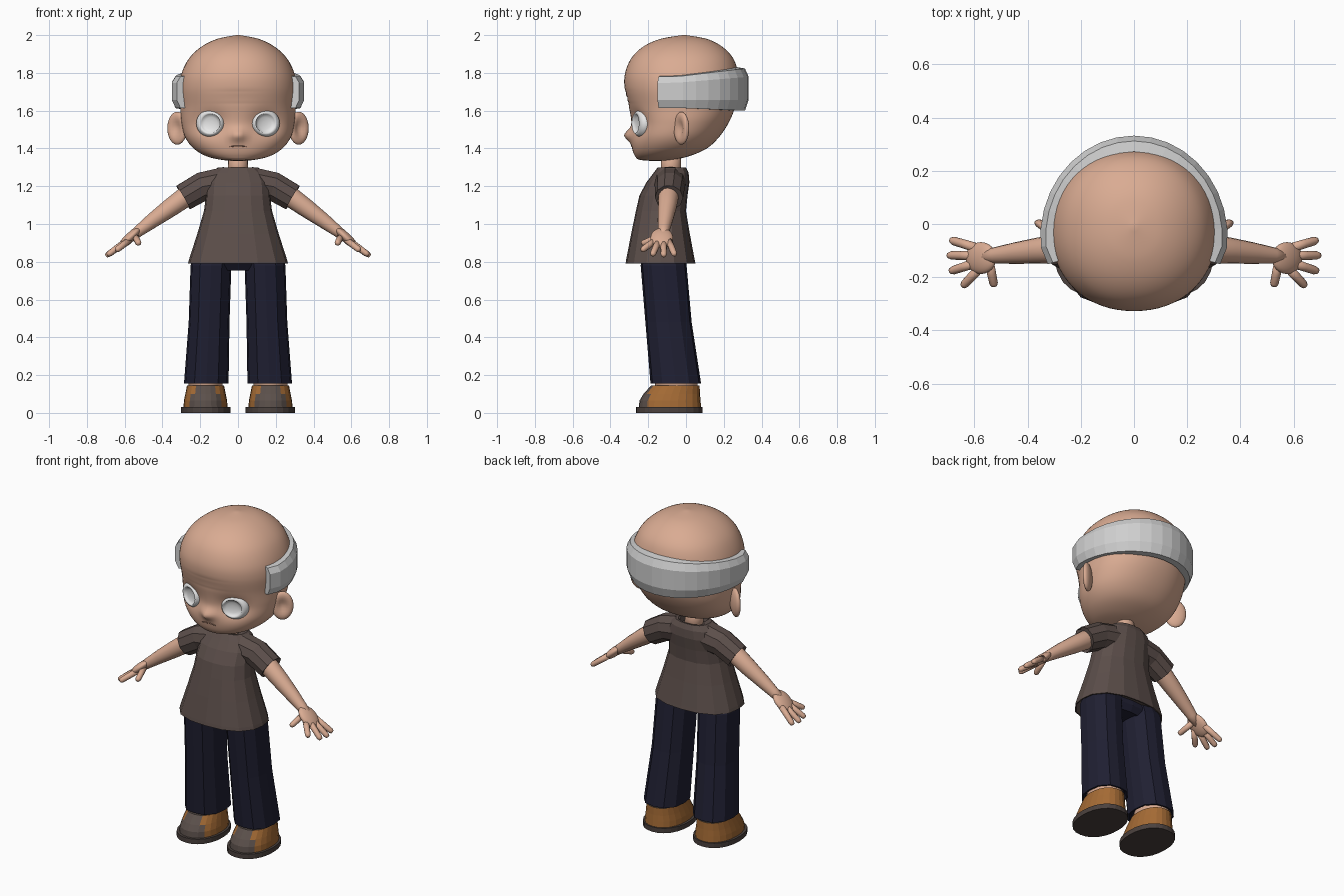
import bpy, bmesh
from math import cos, sin, pi, exp, radians
from mathutils import Vector, Matrix

if "Cube" in bpy.data.objects:
    bpy.data.objects.remove(bpy.data.objects["Cube"])


def material(name, rgb):
    m = bpy.data.materials.new(name)
    m.use_nodes = True
    m.diffuse_color = (*rgb, 1)
    m.node_tree.nodes["Principled BSDF"].inputs["Base Color"].default_value = (*rgb, 1)
    return m


skin = material("skin", (0.70, 0.41, 0.29))
lip = material("lip_brown", (0.33, 0.17, 0.12))
white = material("eye_white", (0.80, 0.80, 0.80))
grey = material("hair_grey", (0.62, 0.62, 0.62))
brown = material("shirt_brown", (0.107, 0.077, 0.069))
navy = material("trouser_navy", (0.014, 0.014, 0.032))
toe = material("shoe_grey", (0.105, 0.08, 0.07))
tan = material("shoe_tan", (0.37, 0.145, 0.035))
sole = material("sole_dark", (0.07, 0.053, 0.048))


def finish(bm, name, mats, smooth=False, side=1, rule=None):
    """Mirror if needed, fix normals, colour by rule and link the object."""
    for v in bm.verts:
        v.co.x *= side
    bmesh.ops.recalc_face_normals(bm, faces=bm.faces)
    for f in bm.faces:
        f.smooth = smooth
        if rule:
            f.material_index = rule(f.calc_center_median())
    mesh = bpy.data.meshes.new(name)
    bm.to_mesh(mesh)
    bm.free()
    for m in mats:
        mesh.materials.append(m)
    bpy.context.collection.objects.link(bpy.data.objects.new(name, mesh))


def loft(name, rings, mats, **kw):
    """Skin a list of equal-length point rings and cap both ends."""
    bm = bmesh.new()
    rows = [[bm.verts.new(p) for p in r] for r in rings]
    n = len(rows[0])
    for a, b in zip(rows, rows[1:]):
        for i in range(n):
            j = (i + 1) % n
            bm.faces.new((a[i], a[j], b[j], b[i]))
    bm.faces.new(rows[0])
    bm.faces.new(rows[-1])
    finish(bm, name, mats, **kw)


def ring(z, hx, y0, y1, n=12, p=2.0, cx=0.0):
    """Horizontal superellipse from y0 to y1 with half width hx."""
    pts = []
    for i in range(n):
        c, s = cos(2 * pi * i / n), sin(2 * pi * i / n)
        k = (abs(c) ** p + abs(s) ** p) ** (-1 / p)
        pts.append(Vector((cx + hx * c * k, (y0 + y1) / 2 + (y1 - y0) / 2 * s * k, z)))
    return pts


def tube(name, path, radii, mats, n=12, **kw):
    """Round tube along a path with a radius at each point."""
    path = [Vector(p) for p in path]
    rings = []
    for k, (c, r) in enumerate(zip(path, radii)):
        t = (path[min(k + 1, len(path) - 1)] - path[max(k - 1, 0)]).normalized()
        up = Vector((0, 0, 1)) if abs(t.z) < 0.9 else Vector((0, 1, 0))
        u = t.cross(up).normalized()
        w = u.cross(t)
        rings.append([c + r * (u * cos(2 * pi * i / n) + w * sin(2 * pi * i / n)) for i in range(n)])
    loft(name, rings, mats, **kw)


def ball(name, at, size, axis, angle, mats, dent=0.0, side=1):
    """Ellipsoid, optionally hollowed on its front."""
    bm = bmesh.new()
    bmesh.ops.create_uvsphere(bm, u_segments=24, v_segments=16, radius=1)
    for v in bm.verts:
        if v.co.y < 0:
            v.co.y += dent * exp(-(v.co.x ** 2 + v.co.z ** 2) / 0.3)
        v.co = Vector(a * b for a, b in zip(v.co, size))
    bm.transform(Matrix.Translation(at) @ Matrix.Rotation(radians(angle), 4, axis))
    finish(bm, name, mats, smooth=True, side=side)


def spline(rows, steps):
    """Smooth interpolation through rows of numbers."""
    rows = [Vector(r) for r in rows]
    out = []
    for i in range(len(rows) - 1):
        a, b = rows[max(i - 1, 0)], rows[i]
        c, d = rows[i + 1], rows[min(i + 2, len(rows) - 1)]
        for k in range(steps):
            t = k / steps
            out.append(0.5 * (2 * b + (c - a) * t + (2 * a - 5 * b + 4 * c - d) * t * t
                              + (3 * b - a - 3 * c + d) * t ** 3))
    return out + [rows[-1]]


# Head: height, half width, front and back
head = [(1.333, .01, -.165, -.15), (1.34, .09, -.245, -.07), (1.36, .17, -.27, .02),
        (1.40, .235, -.285, .11), (1.46, .28, -.292, .175), (1.54, .30, -.29, .228),
        (1.62, .305, -.302, .26), (1.72, .312, -.325, .28), (1.80, .298, -.322, .276),
        (1.88, .257, -.288, .248), (1.94, .192, -.225, .19), (1.98, .11, -.135, .11),
        (2.0, .01, -.02, 0)]


def bump(x, z, sx, sz):
    return exp(-(x / sx) ** 2 - (z / sz) ** 2)


def face_detail(p):
    """Eye sockets, nose and forehead wrinkles."""
    if p.y < -0.1:
        p.y += 0.032 * bump(abs(p.x) - 0.145, p.z - 1.53, 0.075, 0.065)
        p.y -= 0.036 * bump(p.x, p.z - 1.47, 0.035, 0.032)
        for z in (1.64, 1.67, 1.70):
            p.y += 0.004 * bump(p.x, p.z - z, 0.13, 0.007)
    return p


loft("head", [[face_detail(p) for p in ring(*r, n=64, p=2.15)] for r in spline(head, 8)],
     [skin], smooth=True)
tube("mouth", [(-.045, -.284, 1.408), (-.02, -.287, 1.413), (.02, -.287, 1.413), (.045, -.284, 1.408)],
     [.002, .004, .004, .002], [lip], n=6, smooth=True)
tube("neck", [(0, -.08, 1.22), (0, -.08, 1.40)], [.055, .052], [skin], n=16, smooth=True)

# Hair band around the back of the head: inset and height per corner
section = [(.06, 0), (.02, 0), (0, .25), (0, .78), (.02, .97), (.06, 1)]
band = []
for i in range(21):
    a = radians(-16 + 212 * i / 20)
    thin = 0.015 if i in (0, 20) else 0
    rise = max(0, sin(a))
    band.append([((.352 - thin - d) * cos(a), -.05 + (.382 - thin - d) * sin(a),
                  1.615 - .015 * rise + h * (.17 + .06 * rise)) for d, h in section])
loft("hair_band", band, [grey])

# Shirt body with turned-in hem and collar
shirt = [(.82, .23, -.29, .02), (.79, .258, -.312, .042), (.79, .265, -.32, .05), (.81, .26, -.317, .046),
         (.95, .215, -.29, .02), (1.07, .18, -.265, 0), (1.15, .17, -.247, .008), (1.22, .165, -.21, .018),
         (1.27, .14, -.172, .014), (1.30, .105, -.15, 0), (1.30, .09, -.14, -.01), (1.27, .075, -.135, -.02)]
loft("shirt", [ring(*r, n=16, p=2.5) for r in shirt], [brown])

# Trousers seat
hips = [(.755, .10, -.20, -.03), (.79, .19, -.225, -.01), (.95, .18, -.22, -.02)]
loft("trouser_seat", [ring(*r, n=12, p=2.8) for r in hips], [navy])

for s, tag in ((1, "left"), (-1, "right")):
    # Eye with a shallow hollow iris: radius, depth, inward shift
    turn = Matrix.Rotation(radians(20), 3, "Z")
    eye = []
    for r, d, shift in ((.08, -.02, 0), (.08, 0, 0), (.075, .014, 0), (.066, .024, .005), (.056, .03, .01),
                        (.053, .022, .01), (.035, .015, .01), (.012, .012, .01)):
        eye.append([Vector((.146, -.237, 1.533)) + turn @ Vector((r * cos(a) - shift, -d, r * .93 * sin(a)))
                    for a in (2 * pi * i / 28 for i in range(28))])
    loft(tag + "_eye", eye, [white], smooth=True, side=s)
    ball(tag + "_ear", (.322, -.025, 1.507), (.062, .027, .087), "Z", 35, [skin], dent=1.1, side=s)

    # Sleeve and arm
    tube(tag + "_sleeve", [(.06, -.085, 1.22), (.19, -.085, 1.198), (.29, -.09, 1.14), (.27, -.09, 1.152)],
         [.088, .08, .075, .058], [brown], n=10, side=s)
    tube(tag + "_arm", [(.18, -.09, 1.2), (.27, -.092, 1.15), (.36, -.10, 1.085), (.45, -.11, 1.02),
                        (.52, -.118, .967), (.575, -.125, .925)],
         [.05, .055, .049, .04, .031, .025], [skin], n=16, smooth=True, side=s)

    # Hand
    ball(tag + "_palm", (.575, -.128, .925), (.075, .06, .026), "Y", 43, [skin], side=s)
    digits = {"little_finger": ((.59, -.09, .91), (.69, -.06, .835)),
              "ring_finger": ((.59, -.118, .91), (.70, -.118, .83)),
              "middle_finger": ((.59, -.145, .91), (.692, -.178, .835)),
              "index_finger": ((.575, -.16, .915), (.645, -.235, .86)),
              "thumb": ((.545, -.14, .935), (.525, -.235, .895))}
    for digit, (a, b) in digits.items():
        a, b = Vector(a), Vector(b)
        tube(f"{tag}_{digit}", [a, a.lerp(b, .5), a.lerp(b, .88), a.lerp(b, .98), b],
             [.018, .017, .016, .011, .003], [skin], n=10, smooth=True, side=s)

    # Trouser leg, flared, with a turned-in cuff
    leg = [(.92, .10, -.21, -.02, .105), (.78, .108, -.24, .003, .143), (.48, .108, -.215, .03, .153),
           (.155, .118, -.188, .08, .168), (.155, .108, -.178, .07, .168), (.18, .10, -.17, .06, .168)]
    loft(tag + "_trouser_leg", [ring(*r[:4], n=12, p=2.6, cx=r[4]) for r in leg], [navy], side=s)
    loft(tag + "_ankle", [ring(z, .09, -.165, .062, n=16, cx=.172) for z in (.12, .2)], [skin], smooth=True, side=s)

    # Shoe: grey toe and tongue, tan sides and heel
    upper = [(.028, .117, -.25, .08), (.065, .114, -.246, .077), (.10, .107, -.225, .074), (.145, .098, -.185, .072)]
    loft(tag + "_shoe", [ring(*r, n=24, p=2.2, cx=.172) for r in upper], [toe, tan], side=s,
         rule=lambda c: int(c.y > -.2 and (abs(abs(c.x) - .172) > .055 or c.y > 0)))
    loft(tag + "_sole", [ring(z, .131, -.265, .087, n=24, p=2.2, cx=.172) for z in (0, .03)], [sole], side=s)
